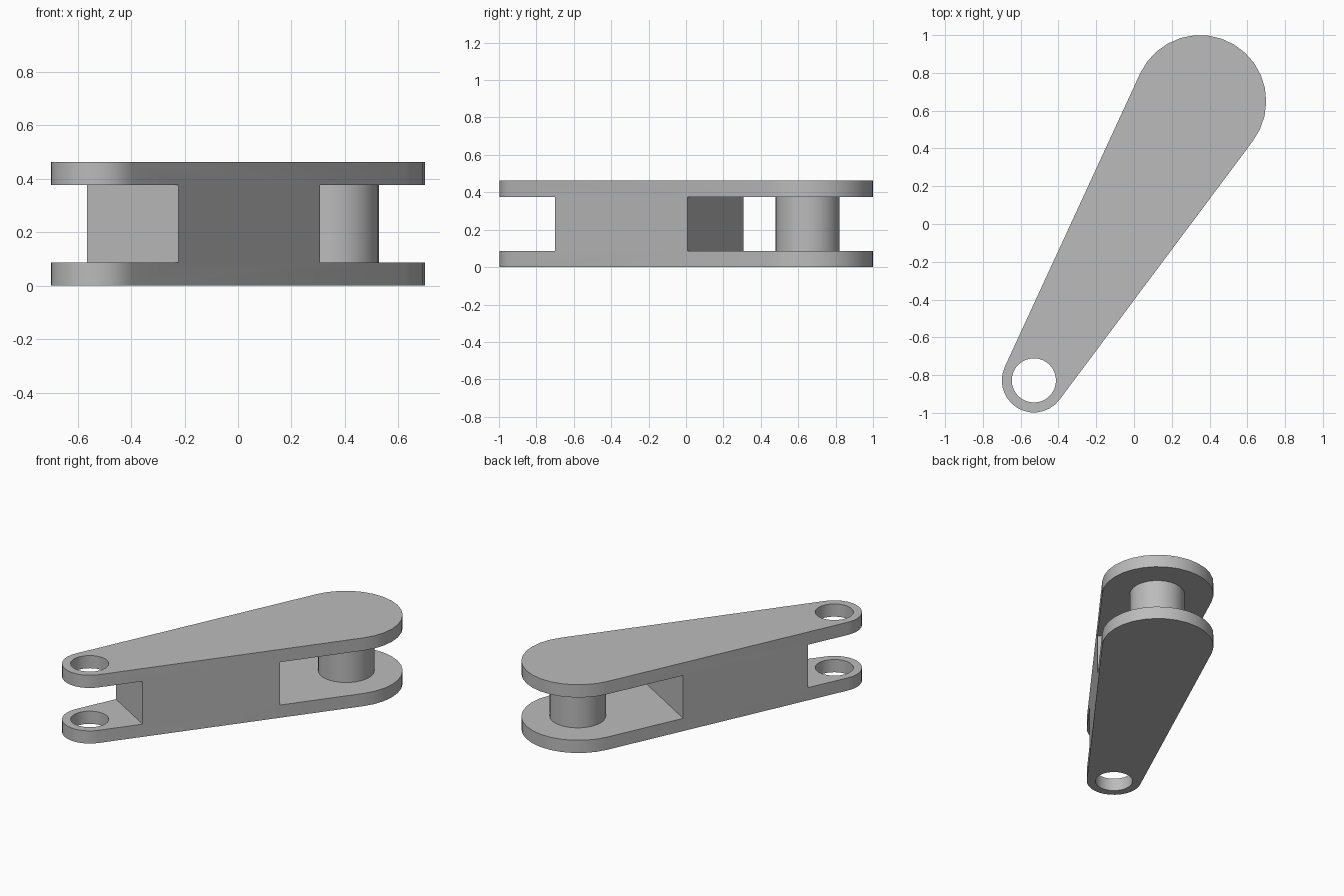
import bpy, bmesh, math
from mathutils import Matrix, Vector

cube = bpy.data.objects.get("Cube")
if cube:
    bpy.data.objects.remove(cube, do_unlink=True)

# Main dimensions
HEIGHT = 0.462
PLATE = 0.086
SMALL, SMALL_R = Vector((-0.53, -0.828)), 0.17
BIG, BIG_R = Vector((0.35, 0.65)), 0.35
HOLE_R, PIN_R = 0.117, 0.172
CORE_START, CORE_END = 0.266, 1.147

axis = BIG - SMALL
heading = math.atan2(axis.y, axis.x)
taper = math.asin((BIG_R - SMALL_R) / axis.length)

grey = bpy.data.materials.new("plain_grey")
grey.use_nodes = True
colour = (0.5, 0.5, 0.5, 1)
grey.diffuse_color = colour
grey.node_tree.nodes["Principled BSDF"].inputs["Base Color"].default_value = colour


def make_object(name, bm):
    bmesh.ops.recalc_face_normals(bm, faces=bm.faces)
    mesh = bpy.data.meshes.new(name)
    bm.to_mesh(mesh)
    bm.free()
    mesh.materials.append(grey)
    obj = bpy.data.objects.new(name, mesh)
    bpy.context.collection.objects.link(obj)
    return obj


def cylinder(name, centre, radius, low, high):
    bm = bmesh.new()
    place = Matrix.Translation((centre.x, centre.y, (low + high) / 2))
    bmesh.ops.create_cone(bm, cap_ends=True, segments=32, radius1=radius,
                          radius2=radius, depth=high - low, matrix=place)
    return make_object(name, bm)


def slot(name, start, end):
    """Box between two distances along the arm, as high as the gap."""
    bm = bmesh.new()
    middle = SMALL + axis.normalized() * (start + end) / 2
    place = (Matrix.Translation((middle.x, middle.y, HEIGHT / 2))
             @ Matrix.Rotation(heading, 4, "Z")
             @ Matrix.Diagonal((end - start, 2, HEIGHT - 2 * PLATE, 1)))
    bmesh.ops.create_cube(bm, size=1, matrix=place)
    return make_object(name, bm)


def arc(centre, radius, start, end, steps):
    for i in range(steps + 1):
        a = start + (end - start) * i / steps
        yield (centre.x + radius * math.cos(a), centre.y + radius * math.sin(a), 0)


def smooth(obj):
    bpy.ops.object.select_all(action="DESELECT")
    obj.select_set(True)
    bpy.context.view_layer.objects.active = obj
    bpy.ops.object.shade_smooth_by_angle(angle=math.radians(30))


# Tapered arm: two round ends joined by tangents
right = heading + taper - math.pi / 2 - 2 * taper
left = heading + taper + math.pi / 2
outline = list(arc(BIG, BIG_R, right, left, 16))
outline += arc(SMALL, SMALL_R, left, right + 2 * math.pi, 14)
bm = bmesh.new()
face = bm.faces.new([bm.verts.new(p) for p in outline])
top = bmesh.ops.extrude_face_region(bm, geom=[face])["geom"]
bmesh.ops.translate(bm, vec=(0, 0, HEIGHT),
                    verts=[v for v in top if isinstance(v, bmesh.types.BMVert)])
arm = make_object("link_arm", bm)

# Fork gaps at both ends and the round eye through the small end
cutters = [slot("small_end_gap", -0.6, CORE_START),
           slot("large_end_gap", CORE_END, axis.length + 0.6),
           cylinder("eye_hole", SMALL, HOLE_R, -0.1, HEIGHT + 0.1)]
for cutter in cutters:
    cutter.hide_render = True
    mod = arm.modifiers.new(cutter.name, "BOOLEAN")
    mod.operation = "DIFFERENCE"
    mod.solver = "EXACT"
    mod.object = cutter
bpy.context.view_layer.objects.active = arm
for mod in list(arm.modifiers):
    bpy.ops.object.modifier_apply(modifier=mod.name)
for cutter in cutters:
    bpy.data.objects.remove(cutter, do_unlink=True)
smooth(arm)

# Pin between the plates at the large end
pin = cylinder("pivot_pin", Vector((0.355, 0.65)), PIN_R, PLATE - 0.01, HEIGHT - PLATE + 0.01)
smooth(pin)
